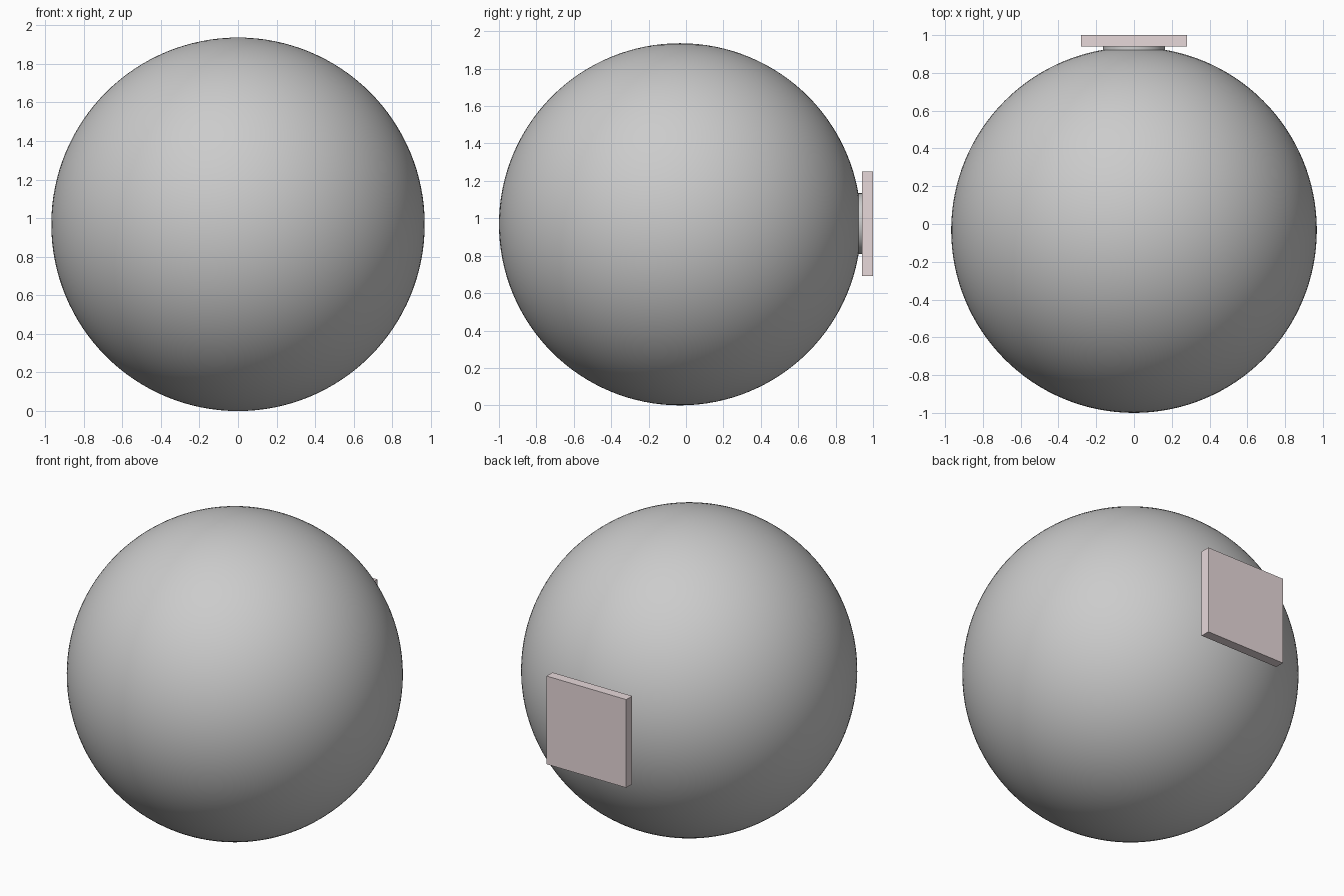
import bpy
from math import radians

if "Cube" in bpy.data.objects:
    bpy.data.objects.remove(bpy.data.objects["Cube"])

R = 0.968            # ball radius
CY = -1 + R          # ball centre in y


def smooth(angle=30):
    bpy.ops.object.shade_smooth_by_angle(angle=radians(angle))


# Round ball
bpy.ops.mesh.primitive_uv_sphere_add(segments=128, ring_count=64, radius=R, location=(0, CY, R))
bpy.context.object.name = "ball"
smooth()

# Short round neck joining ball and plate
y0, y1 = 0.90, 0.942
bpy.ops.mesh.primitive_cylinder_add(vertices=64, radius=0.163, depth=y1 - y0,
                                    location=(0, (y0 + y1) / 2, R + 0.003),
                                    rotation=(radians(90), 0, 0))
bpy.context.object.name = "mount_neck"
smooth()

# Square mounting plate at the back
bpy.ops.mesh.primitive_cube_add(size=1, location=(0, 0.97, R + 0.003))
plate = bpy.context.object
plate.name = "mounting_plate"
plate.scale = (0.56, 0.06, 0.56)
mat = bpy.data.materials.new("dusty_pink")
mat.diffuse_color = (0.80, 0.69, 0.70, 1)
mat.use_nodes = True
mat.node_tree.nodes["Principled BSDF"].inputs["Base Color"].default_value = mat.diffuse_color
plate.data.materials.append(mat)
